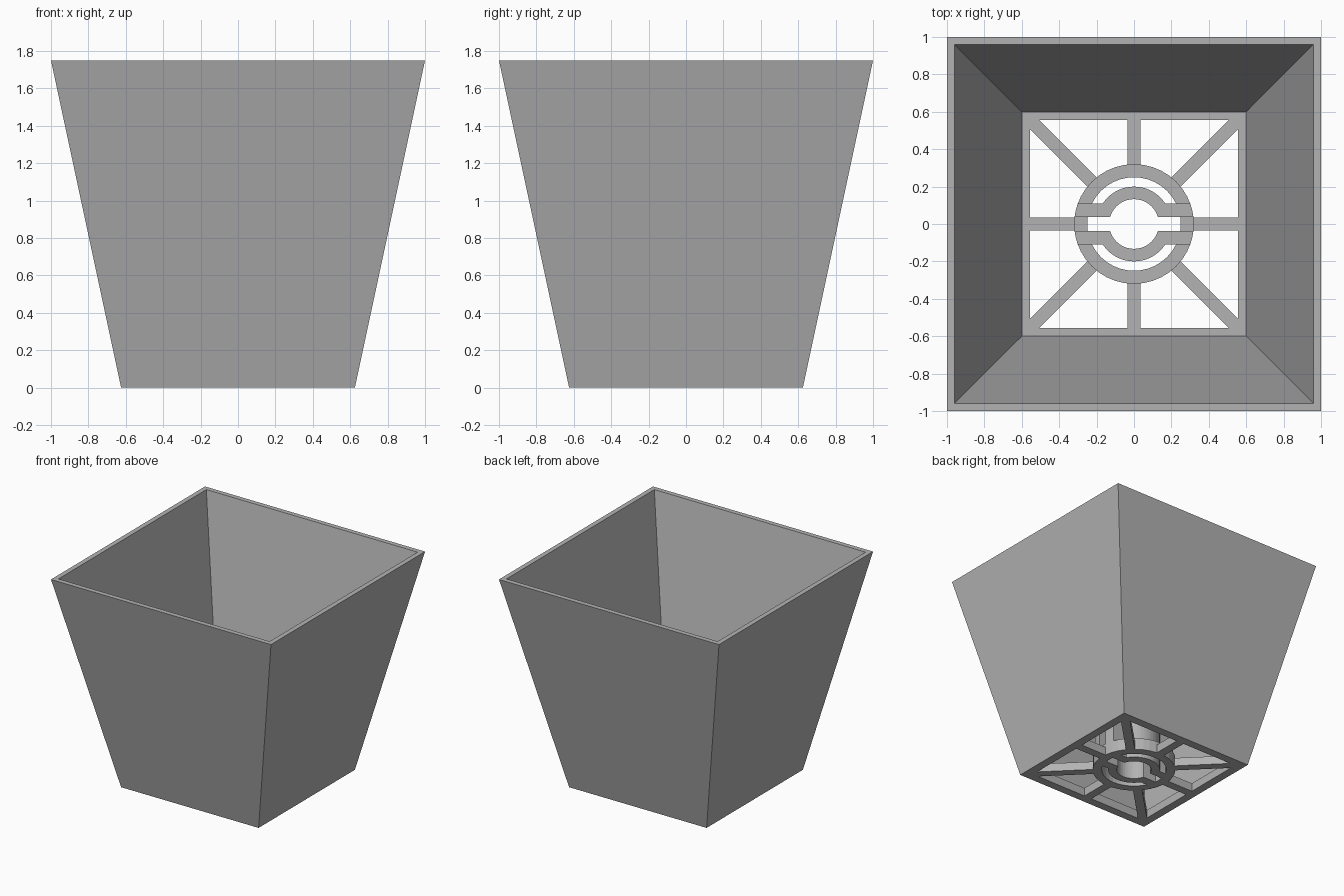
import bpy, bmesh, math

cube = bpy.data.objects.get("Cube")
if cube:
    bpy.data.objects.remove(cube, do_unlink=True)

grey = bpy.data.materials.new("plain grey")
grey.use_nodes = True
colour = (0.45, 0.45, 0.45, 1)
grey.diffuse_color = colour
grey.node_tree.nodes["Principled BSDF"].inputs["Base Color"].default_value = colour

FLOOR = 0.07
RING_TOP = 0.1
HUB_TOP = 0.4
SPOKE = 0.035


def finish(name, bm):
    bmesh.ops.recalc_face_normals(bm, faces=bm.faces)
    mesh = bpy.data.meshes.new(name)
    bm.to_mesh(mesh)
    bm.free()
    mesh.materials.append(grey)
    obj = bpy.data.objects.new(name, mesh)
    bpy.context.collection.objects.link(obj)
    return obj


def loft(name, loops):
    """Closed solid band running through loops of equal length and back to the first."""
    bm = bmesh.new()
    rows = [[bm.verts.new(p) for p in loop] for loop in loops]
    n = len(rows[0])
    for a, b in zip(rows, rows[1:] + rows[:1]):
        for i in range(n):
            j = (i + 1) % n
            bm.faces.new((a[i], a[j], b[j], b[i]))
    return finish(name, bm)


def prism(name, outline, height):
    bm = bmesh.new()
    base = bm.faces.new([bm.verts.new((x, y, 0)) for x, y in outline])
    top = bmesh.ops.extrude_face_region(bm, geom=[base], use_keep_orig=True)
    verts = [v for v in top["geom"] if isinstance(v, bmesh.types.BMVert)]
    bmesh.ops.translate(bm, vec=(0, 0, height), verts=verts)
    return finish(name, bm)


def square(r, z):
    return [(r, r, z), (-r, r, z), (-r, -r, z), (r, -r, z)]


def arc(r, start, end, steps):
    return [(r * math.cos(start + (end - start) * i / steps),
             r * math.sin(start + (end - start) * i / steps)) for i in range(steps + 1)]


def circle(r, z, n=40):
    return [(x, y, z) for x, y in arc(r, 0, math.tau, n)[:-1]]


# Tapered square wall with the floor border as an inner ledge
loft("tapered_wall", [square(0.625, 0), square(1, 1.75), square(0.96, 1.75),
                      square(0.6, FLOOR), square(0.555, FLOOR), square(0.555, 0)])

# Ring in the middle of the floor
loft("floor_ring", [circle(0.32, 0), circle(0.32, RING_TOP),
                    circle(0.25, RING_TOP), circle(0.25, 0)])

# Eight spokes, longer on the diagonals
for i in range(8):
    end = 0.81 if i % 2 else 0.58
    spoke = prism("floor_spoke", [(0.27, -SPOKE), (end, -SPOKE), (end, SPOKE), (0.27, SPOKE)], FLOOR)
    spoke.rotation_euler.z = i * math.pi / 4

# Split hub: two mirrored half sleeves with straight arms reaching the ring
low, high = 0.038, 0.11
outer, inner = math.asin(high / 0.2), math.asin(low / 0.133)
rim_low, rim_high = math.asin(low / 0.32), math.asin(high / 0.32)
half = (arc(0.32, rim_low, rim_high, 2)
        + arc(0.2, outer, math.pi - outer, 14)
        + arc(0.32, math.pi - rim_high, math.pi - rim_low, 2)
        + arc(0.133, math.pi - inner, inner, 16))
for name, side in (("back_half_hub", 1), ("front_half_hub", -1)):
    prism(name, [(x, y * side) for x, y in half], HUB_TOP)
